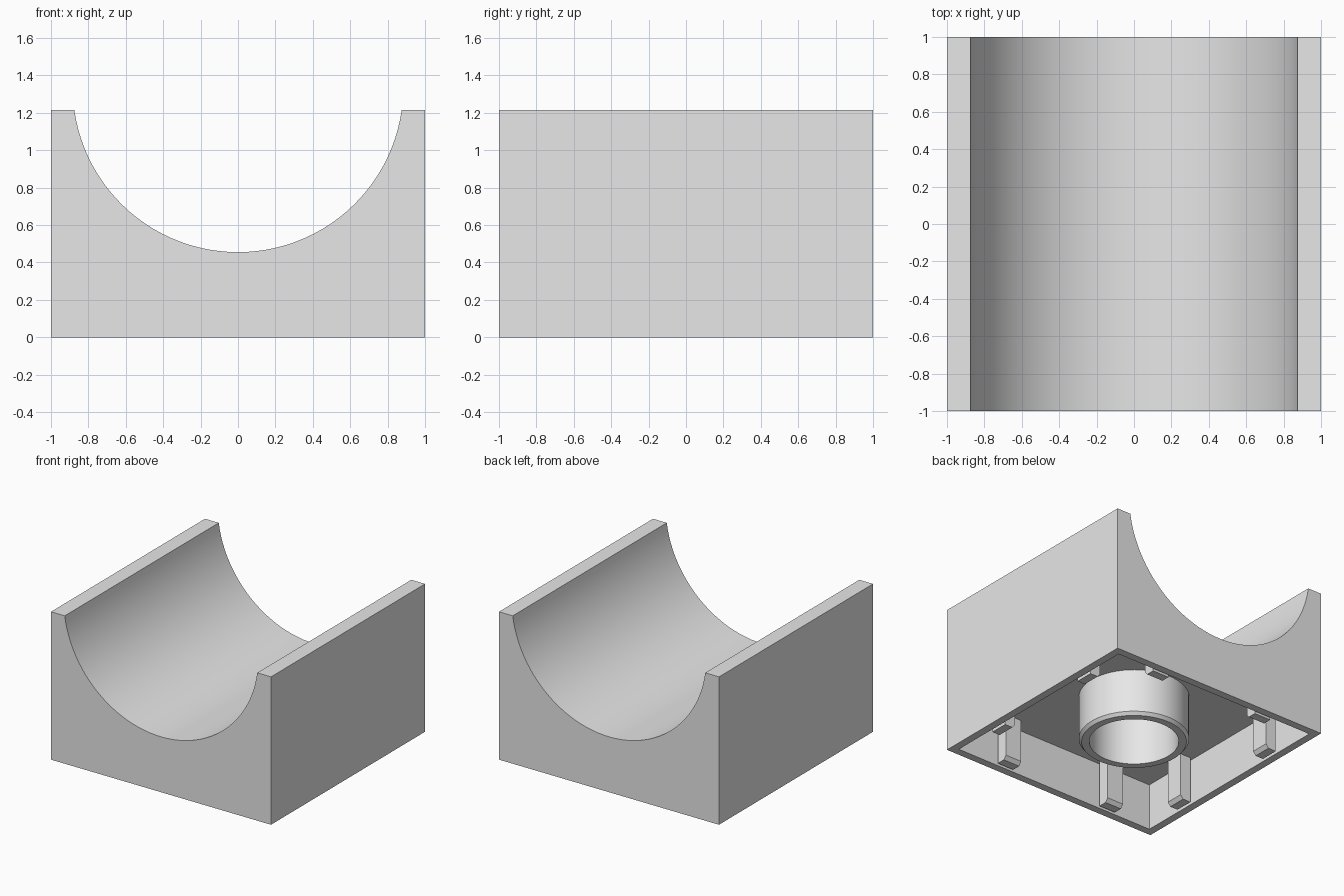
import bpy, bmesh, math
from mathutils import Matrix, Vector

if "Cube" in bpy.data.objects:
    bpy.data.objects.remove(bpy.data.objects["Cube"])

HEIGHT = 1.215      # top of the side rims
CEILING = 0.385     # depth of the underside cavity
WALL = 0.09         # outer wall thickness
TROUGH_R = 0.884    # radius of the cylindrical trough
TROUGH_Z = 1.339    # height of the trough axis
RIM_X = 0.875       # half width of the trough opening

grey = bpy.data.materials.new("light_grey")
grey.diffuse_color = (0.8, 0.8, 0.8, 1)
grey.use_nodes = True
grey.node_tree.nodes["Principled BSDF"].inputs["Base Color"].default_value = grey.diffuse_color


def finish(name, bm):
    bmesh.ops.recalc_face_normals(bm, faces=bm.faces)
    mesh = bpy.data.meshes.new(name)
    bm.to_mesh(mesh)
    bm.free()
    mesh.materials.append(grey)
    obj = bpy.data.objects.new(name, mesh)
    bpy.context.collection.objects.link(obj)
    bpy.ops.object.select_all(action='DESELECT')
    obj.select_set(True)
    bpy.context.view_layer.objects.active = obj
    bpy.ops.object.shade_smooth_by_angle(angle=math.radians(30))
    return obj


def prism(bm, profile, y0, y1):
    """Extrude an (x, z) profile along y."""
    face = bm.faces.new([bm.verts.new((x, y0, z)) for x, z in profile])
    ext = bmesh.ops.extrude_face_region(bm, geom=[face])
    verts = [v for v in ext["geom"] if isinstance(v, bmesh.types.BMVert)]
    bmesh.ops.translate(bm, verts=verts, vec=(0, y1 - y0, 0))
    bmesh.ops.recalc_face_normals(bm, faces=bm.faces)


# Block with a trough along its top and a hollow underside
bm = bmesh.new()
half = math.asin(RIM_X / TROUGH_R)
steps = 48
arc = []
for i in range(steps + 1):
    a = half - 2 * half * i / steps
    arc.append((TROUGH_R * math.sin(a), TROUGH_Z - TROUGH_R * math.cos(a)))
arc[0], arc[-1] = (RIM_X, HEIGHT), (-RIM_X, HEIGHT)
prism(bm, [(-1, 0), (1, 0), (1, HEIGHT)] + arc + [(-1, HEIGHT)], -1, 1)
bottom = min(bm.faces, key=lambda f: f.calc_center_median().z)
bmesh.ops.inset_region(bm, faces=[bottom], thickness=WALL)
top = bmesh.ops.extrude_discrete_faces(bm, faces=[bottom])["faces"][0]
bmesh.ops.translate(bm, verts=top.verts[:], vec=(0, 0, CEILING))
finish("trough_block", bm)

# Gripping ribs, two on each inner wall, chamfered at the bottom
inner = 1 - WALL
rib = [(inner, 0), (0.84, 0), (0.815, 0.03), (0.815, CEILING), (inner, CEILING)]
for side in range(4):
    for k, offset in enumerate((-0.5, 0.5)):
        bm = bmesh.new()
        prism(bm, rib, offset - 0.075, offset + 0.075)
        bm.transform(Matrix.Rotation(side * math.pi / 2, 4, 'Z'))
        finish(f"wall_rib_{side * 2 + k + 1}", bm)

# Central tube under the ceiling, with a chamfered lower rim
bm = bmesh.new()
section = [(0.337, CEILING), (0.337, 0), (0.395, 0), (0.416, 0.025), (0.416, CEILING)]
verts = [bm.verts.new((r, 0, z)) for r, z in section]
edges = [bm.edges.new(p) for p in zip(verts, verts[1:])]
bmesh.ops.spin(bm, geom=verts + edges, cent=(0, 0, 0), axis=(0, 0, 1),
               angle=2 * math.pi, steps=64, use_merge=True)
bmesh.ops.remove_doubles(bm, verts=bm.verts, dist=0.0005)
finish("centre_tube", bm)
